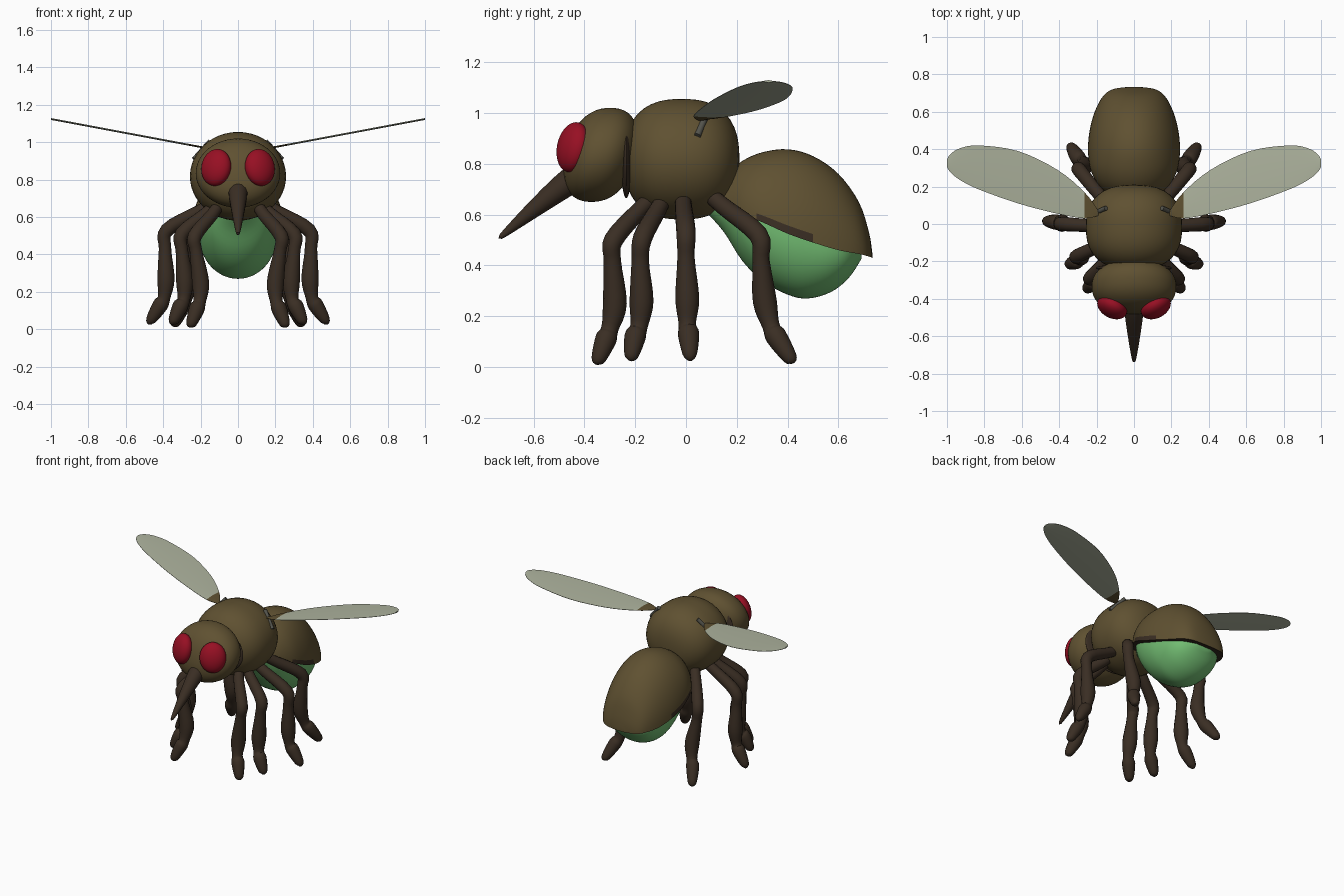
import bpy, bmesh, math
from mathutils import Vector, Matrix

if "Cube" in bpy.data.objects:
    bpy.data.objects.remove(bpy.data.objects["Cube"], do_unlink=True)


def material(name, rgb):
    m = bpy.data.materials.new(name)
    m.use_nodes = True
    m.diffuse_color = (*rgb, 1)
    bsdf = m.node_tree.nodes["Principled BSDF"]
    bsdf.inputs["Base Color"].default_value = (*rgb, 1)
    bsdf.inputs["Roughness"].default_value = 0.7
    return m


BROWN = material("olive brown", (0.115, 0.082, 0.031))
DARK = material("dark brown", (0.042, 0.027, 0.017))
RED = material("deep red", (0.31, 0.005, 0.017))
GREEN = material("leaf green", (0.17, 0.51, 0.17))
WING = material("pale wing", (0.42, 0.45, 0.34))
GREY = material("hinge grey", (0.09, 0.09, 0.075))


def finish(name, bm, mats, rule=None):
    """Turn a bmesh into a smooth shaded object; rule picks a material per face."""
    bmesh.ops.recalc_face_normals(bm, faces=bm.faces)
    mesh = bpy.data.meshes.new(name)
    for m in mats:
        mesh.materials.append(m)
    for f in bm.faces:
        f.smooth = True
        if rule:
            f.material_index = rule(f)
    bm.to_mesh(mesh)
    bm.free()
    mesh.set_sharp_from_angle(angle=math.radians(50))
    ob = bpy.data.objects.new(name, mesh)
    bpy.context.collection.objects.link(ob)
    return ob


def smooth_path(pts, steps=4):
    """Pass a soft curve through the stations, whatever their dimension."""
    p = [pts[0]] + list(pts) + [pts[-1]]
    out = []
    for a, b, c, d in zip(p, p[1:], p[2:], p[3:]):
        for i in range(steps):
            t = i / steps
            out.append([b[k] + 0.5 * t * (c[k] - a[k] + t * (2 * a[k] - 5 * b[k] + 4 * c[k] - d[k]
                        + t * (3 * (b[k] - c[k]) + d[k] - a[k]))) for k in range(len(b))])
    return out + [list(pts[-1])]


def loft(name, rings, mats, rule=None):
    bm = bmesh.new()
    rows = [[bm.verts.new(v) for v in r] for r in rings]
    n = len(rows[0])
    for a, b in zip(rows, rows[1:]):
        for j in range(n):
            k = (j + 1) % n
            bm.faces.new((a[j], a[k], b[k], b[j]))
    bm.faces.new(rows[0])
    bm.faces.new(rows[-1])
    return finish(name, bm, mats, rule)


def tube(name, pts, mat, sides=14, steps=4):
    """Round limb through (x, y, z, radius) stations."""
    path = smooth_path(pts, steps)
    rings = []
    for i, p in enumerate(path):
        a, b = path[max(i - 1, 0)], path[min(i + 1, len(path) - 1)]
        t = (Vector(b[:3]) - Vector(a[:3])).normalized()
        u = t.cross(Vector((1, 0, 0))).normalized()
        v = t.cross(u)
        angles = [math.tau * j / sides for j in range(sides)]
        rings.append([Vector(p[:3]) + p[3] * (u * math.cos(g) + v * math.sin(g)) for g in angles])
    return loft(name, rings, [mat])


def ball(name, centre, radii, mat, power=2.0, shear=0.0, turn=None):
    """Ellipsoid; power above 2 makes it fuller front and back."""
    bm = bmesh.new()
    bmesh.ops.create_uvsphere(bm, u_segments=40, v_segments=24, radius=1)
    turn = turn or Matrix.Identity(3)
    for v in bm.verts:
        r = math.hypot(v.co.x, v.co.z)
        co = v.co / (r ** power + abs(v.co.y) ** power) ** (1 / power)
        co = Vector([c * s for c, s in zip(co, radii)])
        co.y += shear * co.z
        v.co = turn @ co + Vector(centre)
    return finish(name, bm, [mat])


# Body and head
ball("thorax", (0, -0.017, 0.818), (0.257, 0.227, 0.237), BROWN, power=2.5)
ball("head", (0, -0.335, 0.835), (0.226, 0.14, 0.185), BROWN, power=2.3, shear=0.2)
ball("neck_ring", (0, -0.235, 0.82), (0.205, 0.022, 0.155), DARK)
tube("proboscis", [(0, -0.40, 0.77, 0.055), (0, -0.48, 0.715, 0.05),
                   (0, -0.60, 0.62, 0.033), (0, -0.72, 0.52, 0.012), (0, -0.73, 0.513, 0.004)], DARK)

# Abdomen: each station is y, seam height, outer height, half width
SEGS = 32
SHELL = [(0.10, 0.64, 0.68, 0.08), (0.16, 0.62, 0.755, 0.14), (0.22, 0.60, 0.81, 0.197),
         (0.30, 0.57, 0.845, 0.235), (0.40, 0.525, 0.857, 0.246), (0.50, 0.49, 0.83, 0.237),
         (0.60, 0.46, 0.76, 0.21), (0.68, 0.445, 0.65, 0.168), (0.72, 0.435, 0.53, 0.115),
         (0.733, 0.43, 0.45, 0.03)]
BELLY = [(0.08, 0.65, 0.61, 0.05), (0.15, 0.63, 0.53, 0.11), (0.22, 0.605, 0.42, 0.165),
         (0.30, 0.575, 0.34, 0.195), (0.40, 0.53, 0.285, 0.21), (0.48, 0.50, 0.27, 0.207),
         (0.57, 0.47, 0.295, 0.19), (0.64, 0.455, 0.35, 0.15), (0.69, 0.445, 0.425, 0.06)]


def half_body(stations):
    arc = [math.pi * j / SEGS for j in range(SEGS + 1)]
    return [[(w * math.cos(a), y, s + (h - s) * math.sin(a)) for a in arc]
            for y, s, h, w in smooth_path(stations)]


def shell_rule(f):
    c = f.calc_center_median()
    seam = 0.57 - (c.y - 0.30) * 0.4 + 0.02
    rim = 0.28 < c.y < 0.50 and c.z < seam and abs(c.x) > 0.2
    return 1 if f.normal.z < -0.6 or rim else 0


loft("abdomen_shell", half_body(SHELL), [BROWN, DARK], shell_rule)
loft("abdomen_belly", half_body(BELLY), [GREEN])

# Leg paths for the left side: hip, thigh, knee, shin, ankle, foot, toe
RADII = (0.03, 0.034, 0.038, 0.034, 0.047, 0.034, 0.042, 0.028, 0.008)
LEGS = {
    "front": [(0.10, -0.13, 0.67), (0.14, -0.19, 0.61), (0.23, -0.285, 0.50), (0.225, -0.29, 0.42),
              (0.20, -0.28, 0.25), (0.205, -0.30, 0.15), (0.22, -0.315, 0.11), (0.25, -0.345, 0.03),
              (0.255, -0.35, 0.01)],
    "second": [(0.11, -0.08, 0.68), (0.17, -0.11, 0.62), (0.30, -0.17, 0.51), (0.30, -0.18, 0.42),
               (0.285, -0.175, 0.26), (0.29, -0.185, 0.16), (0.31, -0.20, 0.12), (0.345, -0.215, 0.045),
               (0.35, -0.22, 0.025)],
    "third": [(0.12, -0.01, 0.68), (0.21, -0.01, 0.63), (0.38, 0, 0.53), (0.39, 0, 0.43),
              (0.385, 0.005, 0.27), (0.395, 0.005, 0.17), (0.415, 0.01, 0.13), (0.465, 0.015, 0.05),
              (0.47, 0.015, 0.025)],
    "rear": [(0.12, 0.08, 0.69), (0.18, 0.15, 0.63), (0.29, 0.285, 0.52), (0.29, 0.295, 0.42),
             (0.265, 0.31, 0.26), (0.28, 0.335, 0.16), (0.30, 0.355, 0.12), (0.335, 0.41, 0.035),
             (0.34, 0.42, 0.015)],
}

# Wing stations: x, rear-to-front edges in y
WING_OUTLINE = [(0.19, 0.045, 0.07), (0.265, 0.03, 0.17), (0.41, 0.055, 0.29), (0.62, 0.11, 0.39),
                (0.83, 0.185, 0.42), (0.93, 0.235, 0.405), (0.98, 0.275, 0.375), (1.0, 0.305, 0.345)]


def wing_section(side, x, lo, hi):
    z = 0.973 + 0.187 * (x - 0.19)
    mid = (lo + hi) / 2
    return [(side * x, y, z + d) for y, d in
            ((lo, 0.001), (mid, 0.005), (hi, 0.001), (hi, -0.001), (mid, -0.005), (lo, -0.001))]


for side, label in ((1, "left"), (-1, "right")):
    for leg, path in LEGS.items():
        tube(f"{leg}_leg_{label}", [(side * x, y, z, r) for (x, y, z), r in zip(path, RADII)], DARK)
    turn = Matrix.Rotation(side * math.radians(28), 3, "Z") @ Matrix.Rotation(math.radians(-12), 3, "X")
    ball(f"eye_{label}", (side * 0.117, -0.445, 0.865), (0.085, 0.055, 0.1), RED, turn=turn)
    loft(f"wing_{label}", [wing_section(side, *s) for s in smooth_path(WING_OUTLINE)], [WING, BROWN],
         lambda f: 1 if abs(f.calc_center_median().x) < 0.265 else 0)
    tube(f"wing_hinge_{label}", [(side * 0.235, 0.045, 0.91, 0.013),
                                 (side * 0.15, 0.085, 1.005, 0.013)], GREY, sides=8, steps=1)
